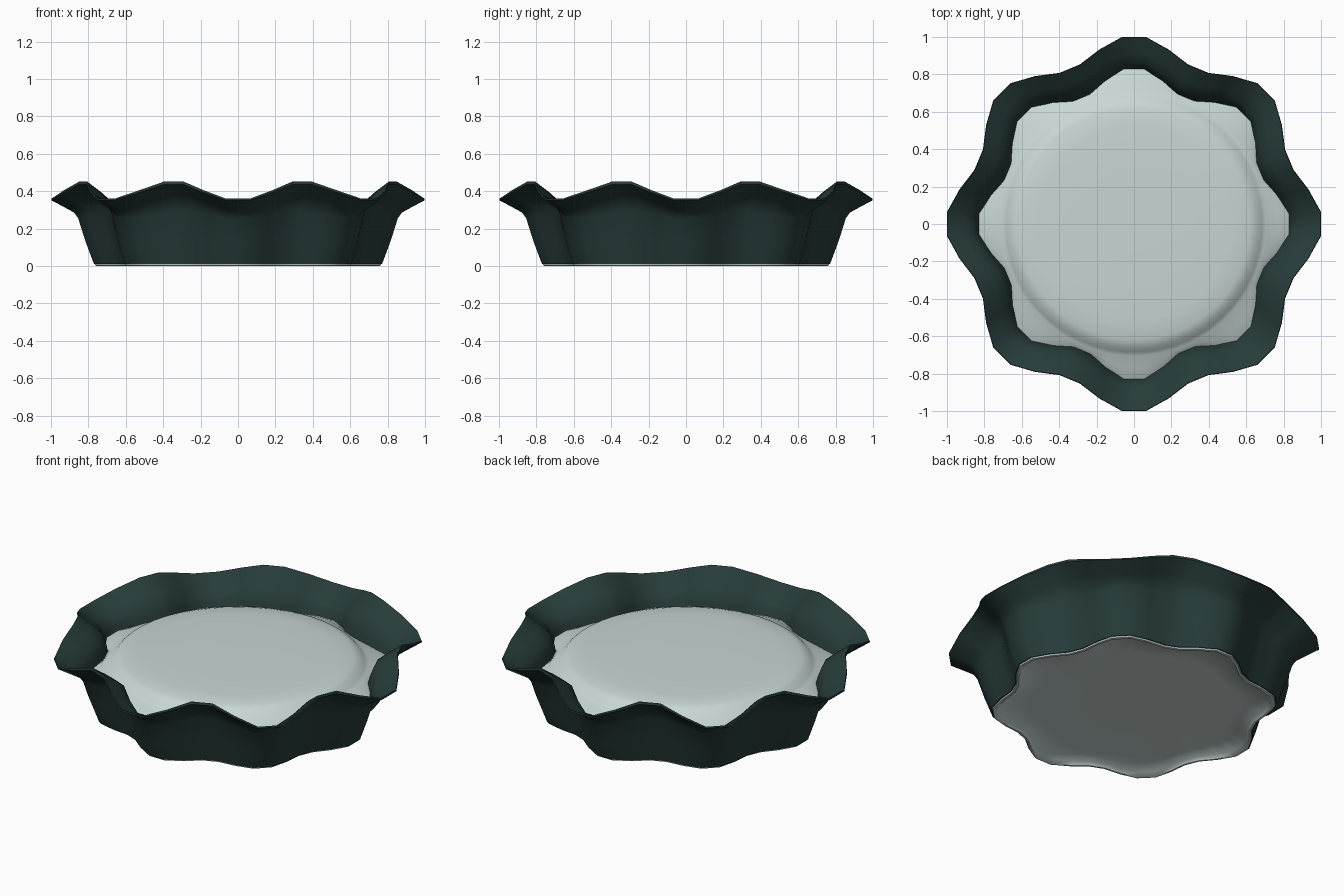
import bpy
import bmesh
import math

cube = bpy.data.objects.get("Cube")
if cube:
    bpy.data.objects.remove(cube, do_unlink=True)

SEGMENTS = 48
LOBES = 8


def make_material(name, color):
    mat = bpy.data.materials.new(name)
    mat.use_nodes = True
    mat.diffuse_color = color
    bsdf = mat.node_tree.nodes["Principled BSDF"]
    bsdf.inputs["Base Color"].default_value = color
    bsdf.inputs["Roughness"].default_value = 0.7
    return mat


def loft_rings(name, rings, mat, closed=False):
    """Loft fluted rings, each (radius, radius wave, height, height wave)."""
    bm = bmesh.new()
    rows = []
    for radius, r_wave, height, z_wave in rings:
        row = []
        for i in range(SEGMENTS):
            a = math.tau * (i + 0.5) / SEGMENTS
            wave = math.cos(LOBES * a)
            r = radius + r_wave * wave
            row.append(bm.verts.new((r * math.cos(a), r * math.sin(a),
                                     height - z_wave * wave)))
        rows.append(row)
    pairs = list(zip(rows, rows[1:]))
    if closed:
        pairs.append((rows[-1], rows[0]))
    else:
        bm.faces.new(rows[0])
        bm.faces.new(rows[-1])
    for low, high in pairs:
        for i in range(SEGMENTS):
            j = (i + 1) % SEGMENTS
            bm.faces.new((low[i], low[j], high[j], high[i]))
    bmesh.ops.recalc_face_normals(bm, faces=bm.faces)
    mesh = bpy.data.meshes.new(name)
    bm.to_mesh(mesh)
    bm.free()
    mesh.materials.append(mat)
    obj = bpy.data.objects.new(name, mesh)
    bpy.context.collection.objects.link(obj)
    bpy.ops.object.select_all(action='DESELECT')
    obj.select_set(True)
    bpy.context.view_layer.objects.active = obj
    bpy.ops.object.shade_smooth_by_angle(angle=math.radians(50))
    return obj


dark_green = make_material("dark green", (0.02, 0.045, 0.042, 1))
pale_grey = make_material("pale grey", (0.58, 0.68, 0.66, 1))

# Fluted wrapper: up the outside, over the flared rim, down the inside
loft_rings("fluted_wrapper", [
    (0.730, 0.048, 0.010, 0.000),
    (0.772, 0.052, 0.140, 0.010),
    (0.808, 0.056, 0.275, 0.022),
    (0.828, 0.058, 0.312, 0.030),
    (0.870, 0.058, 0.342, 0.038),
    (0.951, 0.058, 0.394, 0.048),
    (0.948, 0.058, 0.406, 0.052),
    (0.865, 0.058, 0.358, 0.042),
    (0.815, 0.058, 0.325, 0.034),
    (0.790, 0.056, 0.275, 0.022),
    (0.754, 0.052, 0.140, 0.010),
    (0.712, 0.048, 0.010, 0.000),
], dark_green, closed=True)

# Filling: hollowed base, fluted side, sloping ledge and shallow dome
loft_rings("filling", [
    (0.250, 0.000, 0.020, 0.000),
    (0.550, 0.015, 0.020, 0.000),
    (0.690, 0.044, 0.018, 0.000),
    (0.708, 0.047, 0.000, 0.000),
    (0.722, 0.048, 0.002, 0.000),
    (0.785, 0.055, 0.238, 0.010),
    (0.745, 0.030, 0.262, 0.006),
    (0.705, 0.000, 0.272, 0.000),
    (0.685, 0.000, 0.285, 0.000),
    (0.660, 0.000, 0.310, 0.000),
    (0.620, 0.000, 0.323, 0.000),
    (0.520, 0.000, 0.331, 0.000),
    (0.300, 0.000, 0.335, 0.000),
], pale_grey)
